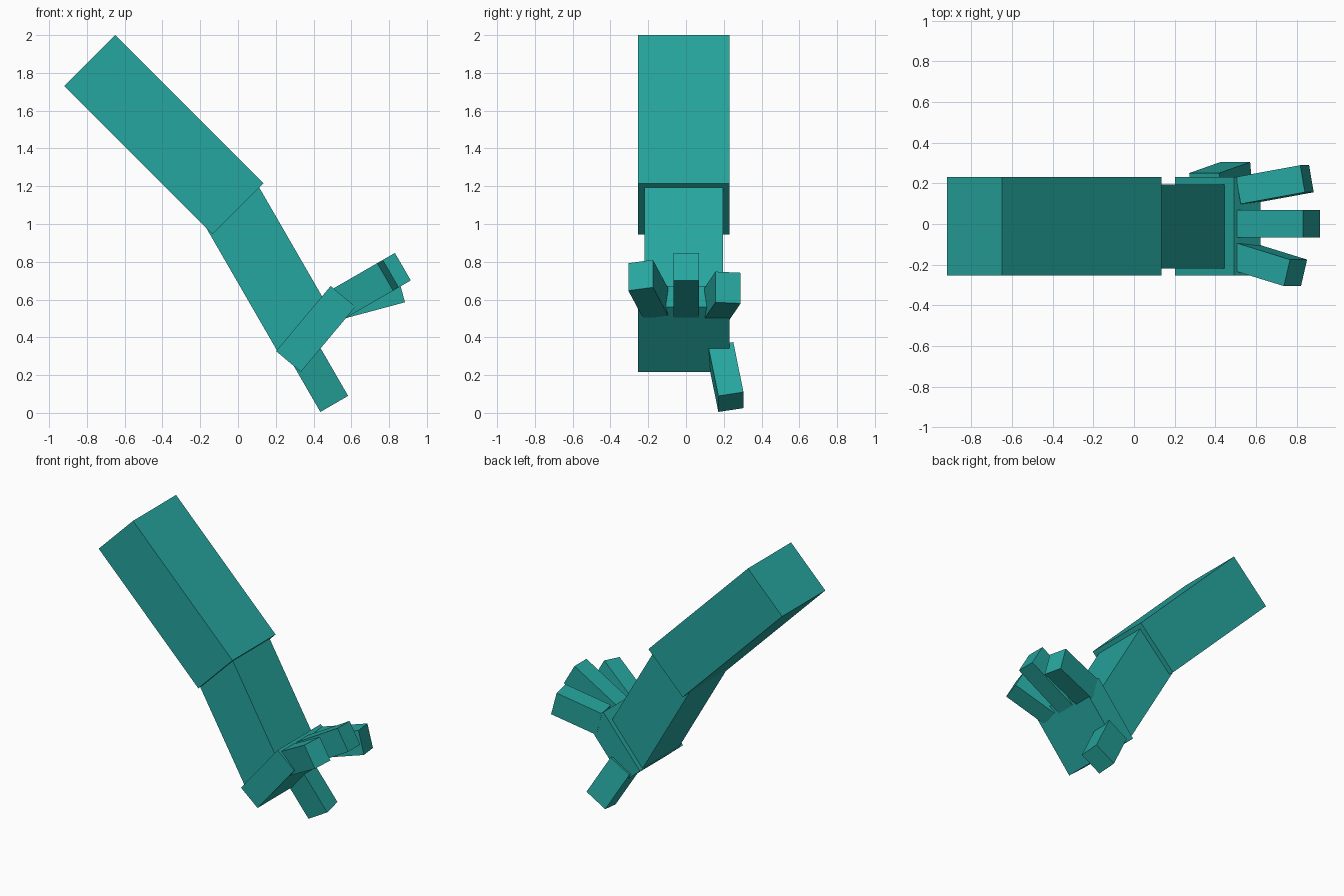
import bpy, bmesh
from math import radians
from mathutils import Matrix, Vector

if "Cube" in bpy.data.objects:
    bpy.data.objects.remove(bpy.data.objects["Cube"])

teal = bpy.data.materials.new("teal")
teal.diffuse_color = (0.0194, 0.381, 0.345, 1)
teal.use_nodes = True
teal.node_tree.nodes["Principled BSDF"].inputs["Base Color"].default_value = teal.diffuse_color


def limb(name, base, length, width, thick, pitch, splay=0):
    """Box growing from the centre of its base face, tilted up by pitch and fanned sideways by splay."""
    bm = bmesh.new()
    bmesh.ops.create_cube(bm, size=1)
    bmesh.ops.translate(bm, verts=bm.verts, vec=(0.5, 0, 0))
    bmesh.ops.scale(bm, verts=bm.verts, vec=(length, width, thick))
    me = bpy.data.meshes.new(name)
    bm.to_mesh(me)
    bm.free()
    me.materials.append(teal)
    ob = bpy.data.objects.new(name, me)
    ob.matrix_world = (Matrix.Translation(Vector(base))
                       @ Matrix.Rotation(-radians(pitch), 4, 'Y')
                       @ Matrix.Rotation(radians(splay), 4, 'Z'))
    bpy.context.collection.objects.link(ob)
    return ob


# Arm: upper section, slimmer forearm set into it, flat palm
limb("upper_arm", (-0.785, -0.012, 1.865), 1.11, 0.485, 0.382, -45)
limb("forearm", (-0.052, -0.012, 1.128), 0.82, 0.415, 0.35, -60)
limb("palm", (0.267, -0.012, 0.272), 0.45, 0.485, 0.171, 50)

# Fingers fanning out from the palm
fingers = [("front_finger", -0.16, 0.31, 30, -15),
           ("middle_finger", 0.002, 0.39, 30, 0),
           ("back_finger", 0.165, 0.332, 15, 10)]
for name, y, length, pitch, splay in fingers:
    limb(name, (0.535, y, 0.579), length, 0.135, 0.168, pitch, splay)

# Thumb hanging from the heel of the palm
limb("thumb", (0.351, 0.184, 0.322), 0.31, 0.135, 0.17, -60, 10)
